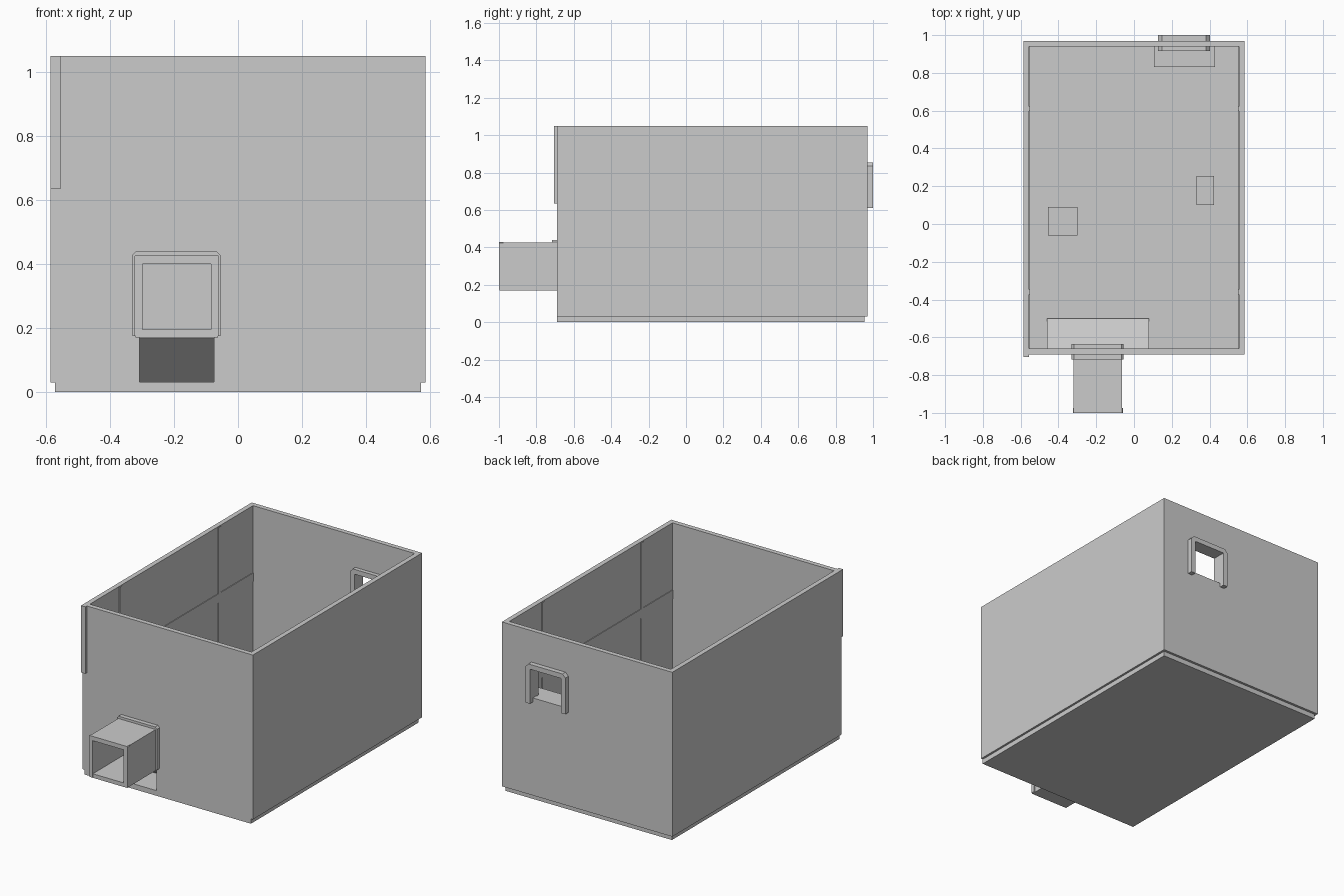
import bpy
import bmesh

cube = bpy.data.objects.get("Cube")
if cube:
    bpy.data.objects.remove(cube, do_unlink=True)

grey = bpy.data.materials.new("plain_grey")
grey.use_nodes = True
COLOUR = (0.6, 0.6, 0.6, 1)
grey.diffuse_color = COLOUR
grey.node_tree.nodes["Principled BSDF"].inputs["Base Color"].default_value = COLOUR


def finish(name, bm):
    bmesh.ops.recalc_face_normals(bm, faces=bm.faces)
    mesh = bpy.data.meshes.new(name)
    bm.to_mesh(mesh)
    bm.free()
    mesh.materials.append(grey)
    obj = bpy.data.objects.new(name, mesh)
    bpy.context.scene.collection.objects.link(obj)
    return obj


def box(name, x, y, z):
    """Box from (min, max) pairs."""
    bm = bmesh.new()
    bmesh.ops.create_cube(bm, size=1)
    for v in bm.verts:
        v.co = [r[0] if c < 0 else r[1] for c, r in zip(v.co, (x, y, z))]
    return finish(name, bm)


def prism(name, outline, axis, span):
    """Extrude an outline along x (points are y, z) or y (points are x, z)."""
    bm = bmesh.new()

    def place(a, b):
        return (span[0], a, b) if axis == "x" else (a, span[0], b)
    face = bm.faces.new([bm.verts.new(place(a, b)) for a, b in outline])
    new = bmesh.ops.extrude_face_region(bm, geom=[face])["geom"]
    depth = span[1] - span[0]
    bmesh.ops.translate(bm, vec=(depth, 0, 0) if axis == "x" else (0, depth, 0),
                        verts=[g for g in new if isinstance(g, bmesh.types.BMVert)])
    return finish(name, bm)


def cut(target, *ranges):
    """Cut a box shaped opening with a hidden helper."""
    cutter = box(target.name + "_cutter", *ranges)
    cutter.hide_render = True
    cutter.hide_viewport = True
    mod = target.modifiers.new("opening", "BOOLEAN")
    mod.operation = "DIFFERENCE"
    mod.solver = "EXACT"
    mod.object = cutter


def arch(name, x, y, z, width, bevel):
    """Door surround: two legs and a lintel with clipped top corners."""
    (x0, x1), (z0, z1) = x, z
    prism(name, [(x0, z0), (x0, z1 - bevel), (x0 + bevel, z1),
                 (x1 - bevel, z1), (x1, z1 - bevel), (x1, z0),
                 (x1 - width, z0), (x1 - width, z1 - width),
                 (x0 + width, z1 - width), (x0 + width, z0)], "y", y)


# Room shell with doorway and window
W, FRONT, BACK, TOP, T = 0.585, -0.69, 0.97, 1.05, 0.03
SEAM = 0.635
IN = W - T
box("floor_slab", (-0.572, 0.572), (FRONT, 0.955), (0, 0.032))
walls = box("walls", (-W, W), (FRONT, BACK), (0.03, TOP))
cut(walls, (-IN, IN), (FRONT + T, BACK - T), (-0.1, 1.2))
cut(walls, (-0.308, -0.075), (-0.8, -0.6), (-0.1, 0.41))
cut(walls, (0.158, 0.372), (0.9, 1.1), (0.635, 0.825))
box("upper_wall_end", (-W, -IN), (-0.705, FRONT + 0.005), (SEAM, TOP))

# Thin inner trim on the side walls
for side, label in ((-1, "right"), (1, "left")):
    x = sorted((side * (IN + 0.005), side * (IN - 0.004)))
    box(label + "_wall_rail", x, (FRONT + T, BACK - T), (0.58, SEAM))
    for y in (-0.36, 0.61):
        box(label + "_wall_strip", x, (y - 0.012, y + 0.012), (0.03, TOP - 0.005))

# Entrance tunnel
DL, DR = -0.32, -0.063
box("tunnel_floor", (DL, DR), (-0.998, FRONT + T), (0.17, 0.195))
box("tunnel_roof", (DL, DR), (-0.998, FRONT + 0.005), (0.4, 0.425))
for name, x in (("tunnel_right_side", (DL, DL + 0.022)),
                ("tunnel_left_side", (DR - 0.022, DR))):
    box(name, x, (-0.998, FRONT + 0.005), (0.178, 0.415))
arch("tunnel_front_frame", (DL - 0.004, DR + 0.004), (-1.0, -0.975),
     (0.175, 0.428), 0.026, 0.004)
arch("door_outer_frame", (-0.33, -0.055), (-0.717, FRONT + 0.003),
     (0.175, 0.44), 0.027, 0.012)
arch("door_inner_frame", (-0.33, -0.055), (FRONT + T - 0.003, -0.635),
     (0.175, 0.44), 0.027, 0.012)

# Sloping ramp from the doorway to the floor
prism("entry_ramp", [(-0.66, 0.195), (-0.5, 0.05), (-0.5, 0.031), (-0.66, 0.168)],
      "x", (-0.46, 0.08))

# Window surrounds and the ledge below
arch("window_outer_frame", (0.128, 0.402), (BACK - 0.003, 1.0),
     (0.61, 0.855), 0.03, 0.02)
arch("window_inner_frame", (0.128, 0.402), (0.915, BACK - T + 0.003),
     (0.61, 0.855), 0.03, 0.02)
box("window_ledge", (0.105, 0.43), (0.83, BACK - T + 0.005), (0.605, 0.632))

# Low blocks on the floor
box("right_block", (-0.455, -0.3), (-0.06, 0.09), (0.03, 0.18))
box("left_block", (0.33, 0.423), (0.1, 0.253), (0.03, 0.18))
